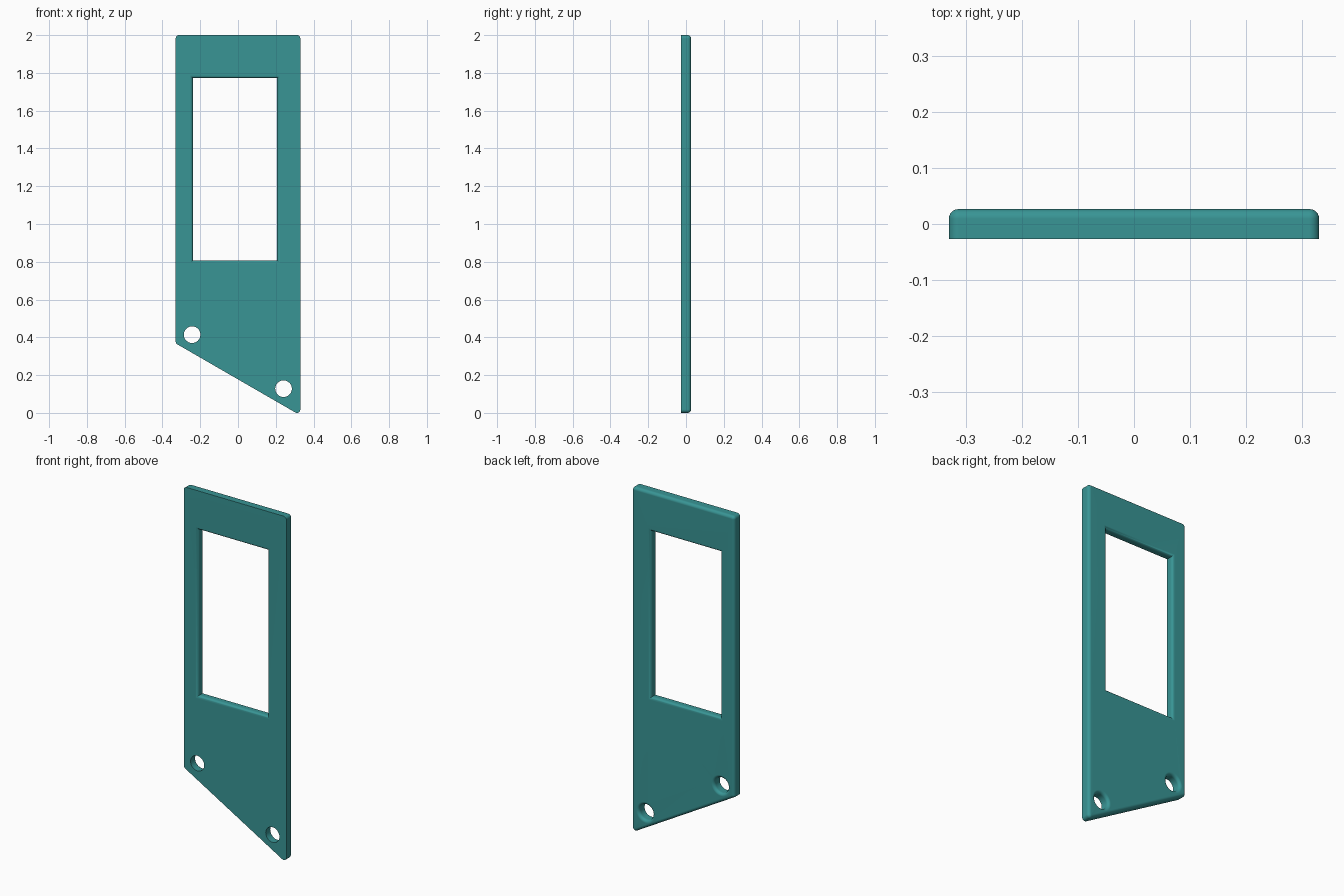
import bpy, bmesh
from math import sin, cos, pi, tan, radians
from mathutils import Vector

if "Cube" in bpy.data.objects:
    bpy.data.objects.remove(bpy.data.objects["Cube"])

T = 0.0265      # half thickness
R = 0.018       # outline corner radius
F = 0.017       # edge fillet radius
STEPS = 6

bm = bmesh.new()


def add_loop(points, y):
    verts = [bm.verts.new((x, y, z)) for x, z in points]
    return verts


def skin(loops):
    for a, b in zip(loops, loops[1:]):
        n = len(a)
        for i in range(n):
            j = (i + 1) % n
            bm.faces.new((a[i], a[j], b[j], b[i]))
    return loops[0], loops[-1]


def back_fillet():
    # (y, offset towards the flat back face)
    return [(T - F + F * sin(t), F * (1 - cos(t)))
            for t in (i * pi / 2 / STEPS for i in range(STEPS + 1))]


def rounded_outline(corners, d):
    pts, n = [], len(corners)
    for i, c in enumerate(corners):
        c = Vector(c)
        e1 = (c - Vector(corners[i - 1])).normalized()
        e2 = (Vector(corners[(i + 1) % n]) - c).normalized()
        n1, n2 = Vector((e1.y, -e1.x)), Vector((e2.y, -e2.x))
        centre = c - (n1 + n2) * R / (1 + n1.dot(n2))
        for k in range(STEPS + 1):
            pts.append(centre + n1.slerp(n2, k / STEPS) * (R - d))
    return pts


def rectangle(d):
    x0, x1, z0, z1 = -0.238 - d, 0.207 + d, 0.807 - d, 1.772 + d
    return [(x0, z0), (x1, z0), (x1, z1), (x0, z1)]


def circle(cx, cz, r, n=40):
    return [(cx + r * cos(2 * pi * i / n), cz + r * sin(2 * pi * i / n)) for i in range(n)]


# outer rim with slanted lower end, rounded towards the back
low = -0.732 * R
corners = [(-0.33, low + 0.66 * tan(radians(30))), (0.33, low), (0.33, 2), (-0.33, 2)]
profile = [(-T, 0)] + back_fillet()
ends = [skin([add_loop(rounded_outline(corners, d), y) for y, d in profile])]

# window, rounded on both faces
profile = [(-y, d) for y, d in reversed(back_fillet())] + back_fillet()
ends.append(skin([add_loop(rectangle(d), y) for y, d in profile]))

# screw holes, rounded on the back only
profile = [(-T, 0)] + back_fillet()
for cx, cz in ((-0.243, 0.414), (0.241, 0.128)):
    ends.append(skin([add_loop(circle(cx, cz, 0.044 + d), y) for y, d in profile]))

# flat front and back faces
for side in (0, 1):
    edges = []
    for e in ends:
        loop = e[side]
        edges += [bm.edges.get((loop[i - 1], loop[i])) for i in range(len(loop))]
    bmesh.ops.triangle_fill(bm, use_beauty=True, use_dissolve=False, edges=edges)

bmesh.ops.recalc_face_normals(bm, faces=bm.faces)
mesh = bpy.data.meshes.new("cover_plate")
bm.to_mesh(mesh)
bm.free()
plate = bpy.data.objects.new("cover_plate", mesh)
bpy.context.collection.objects.link(plate)

# smooth fillets, flat faces
bpy.context.view_layer.objects.active = plate
plate.select_set(True)
bpy.ops.object.shade_smooth_by_angle(angle=radians(35))
wn = plate.modifiers.new("weighted_normals", 'WEIGHTED_NORMAL')
wn.keep_sharp = True

mat = bpy.data.materials.new("teal")
mat.diffuse_color = (0.04, 0.30, 0.30, 1)
mat.use_nodes = True
mat.node_tree.nodes["Principled BSDF"].inputs["Base Color"].default_value = mat.diffuse_color
mesh.materials.append(mat)
